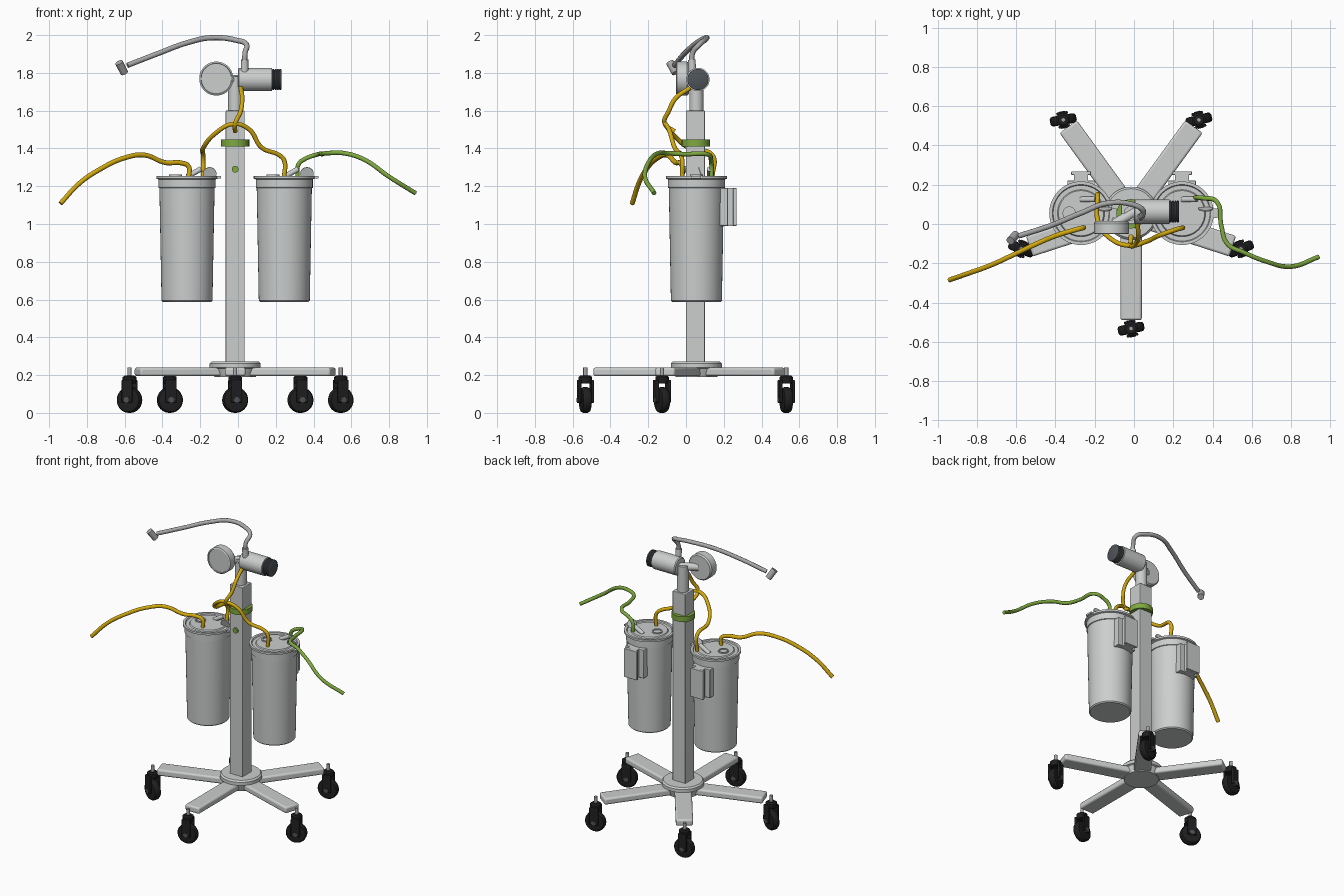
import bpy, bmesh, math
from mathutils import Vector, Matrix

cube = bpy.data.objects.get("Cube")
if cube:
    bpy.data.objects.remove(cube, do_unlink=True)


def material(name, r, g, b):
    m = bpy.data.materials.new(name)
    m.use_nodes = True
    m.diffuse_color = (r, g, b, 1)
    m.node_tree.nodes["Principled BSDF"].inputs["Base Color"].default_value = (r, g, b, 1)
    return m


LIGHT = material("light grey", 0.60, 0.62, 0.61)
HOSE = material("hose grey", 0.40, 0.40, 0.40)
DARK = material("dark grey", 0.08, 0.09, 0.10)
BLACK = material("black rubber", 0.014, 0.014, 0.015)
YELLOW = material("yellow", 0.65, 0.40, 0.005)
GREEN = material("green", 0.21, 0.40, 0.05)
Z = Vector((0, 0, 1))


def finish(name, bm, mat, matrix=None, bevel=0):
    """Turn a bmesh into a smooth-by-angle object."""
    bmesh.ops.recalc_face_normals(bm, faces=bm.faces)
    mesh = bpy.data.meshes.new(name)
    bm.to_mesh(mesh)
    bm.free()
    if matrix is not None:
        mesh.transform(matrix)
    mesh.materials.append(mat)
    ob = bpy.data.objects.new(name, mesh)
    bpy.context.collection.objects.link(ob)
    if bevel:
        mod = ob.modifiers.new("bevel", "BEVEL")
        mod.width, mod.segments = bevel, 3
    bpy.ops.object.select_all(action="DESELECT")
    ob.select_set(True)
    bpy.context.view_layer.objects.active = ob
    bpy.ops.object.shade_smooth_by_angle(angle=math.radians(35))
    return ob


def box(name, lo, hi, mat, matrix=None, bevel=0):
    bm = bmesh.new()
    bmesh.ops.create_cube(bm, size=1)
    lo, hi = Vector(lo), Vector(hi)
    for v in bm.verts:
        v.co = Vector([c * s for c, s in zip(v.co, hi - lo)]) + (lo + hi) / 2
    return finish(name, bm, mat, matrix, bevel)


def lathe(name, profile, mat, origin=(0, 0, 0), axis=Z, sides=40):
    """Revolve (radius, height) points about an axis through origin."""
    bm = bmesh.new()
    verts = [bm.verts.new((r, 0, h)) for r, h in profile]
    edges = [bm.edges.new(p) for p in zip(verts, verts[1:])]
    bmesh.ops.spin(bm, geom=verts + edges, cent=(0, 0, 0), axis=Z, angle=math.tau, steps=sides)
    bmesh.ops.remove_doubles(bm, verts=bm.verts, dist=1e-5)
    turn = Z.rotation_difference(Vector(axis)).to_matrix().to_4x4()
    return finish(name, bm, mat, Matrix.Translation(origin) @ turn)


def rod(name, a, b, r, mat, sides=32):
    a, b = Vector(a), Vector(b)
    h = (b - a).length
    return lathe(name, [(0, 0), (r, 0), (r, h), (0, h)], mat, a, b - a, sides)


def tube(name, points, r, mat):
    """Flexible hose through the given points."""
    cu = bpy.data.curves.new(name, "CURVE")
    cu.dimensions = "3D"
    cu.bevel_depth, cu.bevel_resolution, cu.resolution_u = r, 3, 8
    cu.use_fill_caps = True
    sp = cu.splines.new("BEZIER")
    sp.bezier_points.add(len(points) - 1)
    for bp, co in zip(sp.bezier_points, points):
        bp.co = co
        bp.handle_left_type = bp.handle_right_type = "AUTO"
    cu.materials.append(mat)
    ob = bpy.data.objects.new(name, cu)
    bpy.context.collection.objects.link(ob)


# Base hub, five arms and casters
CX, CY = -0.015, 0.055
lathe("base_hub", [(0, 0.19), (0.11, 0.19), (0.125, 0.235), (0.135, 0.24),
                   (0.135, 0.262), (0.125, 0.272), (0, 0.272)], LIGHT, (CX, CY, 0), sides=48)

swivels = (12, 22, 14, 10, -22)
for i, swivel in enumerate(swivels):
    angle = math.radians(-90 + 72 * i)
    at_hub = Matrix.Translation((CX, CY, 0)) @ Matrix.Rotation(angle, 4, "Z")
    box("base_arm", (0.03, -0.055, 0.195), (0.545, 0.055, 0.24), LIGHT, at_hub, 0.012)
    spot = at_hub @ Vector((0.588, 0, 0))
    place = Matrix.Translation(spot) @ Matrix.Rotation(math.radians(swivel), 4, "Z")
    rod("caster_stem", spot + Z * 0.19, spot + Z * 0.24, 0.011, HOSE, 16)
    lathe("caster_cap", [(0, 0.155), (0.03, 0.155), (0.036, 0.17), (0.036, 0.19),
                         (0.025, 0.198), (0, 0.198)], BLACK, spot, sides=24)
    for side in (-1, 1):
        box("caster_fork", (-0.03, side * 0.034 - 0.007, 0.055),
            (0.03, side * 0.034 + 0.007, 0.175), BLACK, place, 0.005)
    axle = place.to_3x3() @ Vector((0, 1, 0))
    lathe("caster_wheel", [(0, -0.022), (0.05, -0.025), (0.062, -0.022), (0.068, -0.012),
                           (0.068, 0.012), (0.062, 0.022), (0.05, 0.025), (0, 0.022)],
          BLACK, spot + Z * 0.068, axle, 32)
    rod("caster_axle", spot + Z * 0.068 - axle * 0.044, spot + Z * 0.068 + axle * 0.044,
        0.016, DARK, 16)

# Column with collar, knob and upper post
box("column", (CX - 0.05, 0, 0.25), (CX + 0.05, 0.1, 1.6), LIGHT, bevel=0.004)
lathe("column_collar", [(0.05, 1.41), (0.075, 1.41), (0.075, 1.447), (0.05, 1.447)],
      GREEN, (CX, 0.052, 0), sides=24)
rod("column_knob", (CX, 0.01, 1.29), (CX, -0.012, 1.29), 0.018, GREEN, 20)
rod("upper_post", (CX, 0.055, 1.58), (CX, 0.055, 1.78), 0.037, LIGHT)

# Two canisters with lids, fittings and rear brackets
for x in (-0.27, 0.245):
    c = Vector((x, 0.055, 0))
    lathe("canister_body", [(0, 0.587), (0.128, 0.587), (0.135, 0.594), (0.146, 1.19),
                            (0.151, 1.192), (0.151, 1.245), (0, 1.245)], LIGHT, c, sides=48)
    lathe("canister_lid", [(0.148, 1.235), (0.162, 1.24), (0.162, 1.254), (0.146, 1.254),
                           (0.142, 1.247), (0.12, 1.247), (0.115, 1.254), (0, 1.254)],
          LIGHT, c, sides=48)
    lathe("lid_port", [(0.034, 1.25), (0.034, 1.262), (0.026, 1.262), (0.026, 1.256),
                       (0, 1.256)], LIGHT, c + Vector((-0.06, 0, 0)), sides=24)
    rod("lid_spout", c + Vector((0, 0.07, 1.25)), c + Vector((0.075, 0.07, 1.292)),
        0.014, LIGHT, 20)
    rod("lid_flip_cap", c + Vector((0.12, 0.02, 1.265)), c + Vector((0.12, 0.026, 1.267)),
        0.036, LIGHT, 24)
    box("lid_tab", c + Vector((0.15, -0.025, 1.24)), c + Vector((0.18, 0.025, 1.253)), LIGHT)
    box("bracket_base", (x - 0.07, 0.16, 0.99), (x + 0.07, 0.222, 1.19), LIGHT, bevel=0.004)
    box("bracket_web", (x - 0.035, 0.22, 0.99), (x + 0.035, 0.252, 1.19), LIGHT)
    box("bracket_plate", (x - 0.05, 0.25, 0.99), (x + 0.05, 0.268, 1.19), LIGHT, bevel=0.003)

# Head: gauge and motor cylinder
Y, X = Vector((0, 1, 0)), Vector((1, 0, 0))
lathe("gauge", [(0, -0.046), (0.08, -0.046), (0.082, -0.052), (0.09, -0.048), (0.09, 0.005),
                (0.082, 0.015), (0, 0.015)], LIGHT, (-0.115, 0, 1.77), Y, 48)
rod("gauge_link", (-0.1, 0.0, 1.765), (0.01, 0.065, 1.765), 0.025, LIGHT)
head = (0, 0.063, 1.765)
lathe("head_cylinder", [(0, 0), (0.055, 0), (0.062, 0.006), (0.062, 0.18), (0, 0.18)],
      LIGHT, head, X, 40)
ridges = [(0, 0.178)]
for k in range(4):
    s = 0.18 + 0.0125 * k
    ridges += [(0.05, s), (0.056, s + 0.003), (0.056, s + 0.009), (0.05, s + 0.0125)]
lathe("head_grip", ridges + [(0, 0.23)], DARK, head, X, 40)

# Grey overhead hose with its fitting and tip
rod("hose_collar", (0.035, 0.035, 1.80), (0.035, 0.03, 1.87), 0.02, LIGHT)
tube("overhead_hose", [(0.035, 0.03, 1.84), (0.037, 0.035, 1.905), (0.045, 0.07, 1.95),
                       (-0.01, 0.10, 1.973), (-0.14, 0.105, 1.986), (-0.26, 0.06, 1.962),
                       (-0.43, -0.01, 1.90), (-0.585, -0.06, 1.84)], 0.014, HOSE)
rod("hose_tip", (-0.63, -0.085, 1.855), (-0.602, -0.055, 1.8), 0.021, HOSE)

# Yellow and green suction tubes
tube("right_suction_tube", [(-0.26, -0.02, 1.25), (-0.262, -0.02, 1.305), (-0.30, -0.03, 1.323),
                            (-0.385, -0.055, 1.325), (-0.495, -0.10, 1.365),
                            (-0.60, -0.15, 1.35), (-0.73, -0.21, 1.29),
                            (-0.84, -0.25, 1.215), (-0.94, -0.285, 1.108)], 0.013, YELLOW)
tube("canister_link_tube", [(-0.185, 0.14, 1.25), (-0.185, 0.14, 1.365), (-0.185, 0.02, 1.40),
                            (-0.125, -0.07, 1.475), (-0.02, -0.11, 1.53), (0.06, -0.09, 1.50),
                            (0.125, -0.06, 1.405), (0.225, -0.025, 1.36),
                            (0.245, -0.02, 1.335), (0.245, -0.02, 1.25)], 0.012, YELLOW)
tube("head_feed_tube", [(-0.015, -0.06, 1.49), (-0.015, -0.112, 1.53), (0.015, -0.09, 1.60),
                        (0.022, -0.055, 1.665), (0.015, 0.02, 1.72)], 0.012, YELLOW)
tube("left_suction_tube", [(0.315, 0.135, 1.25), (0.32, 0.135, 1.315), (0.35, 0.132, 1.342),
                           (0.42, 0.115, 1.368), (0.445, -0.01, 1.37), (0.475, -0.10, 1.375),
                           (0.56, -0.145, 1.375), (0.67, -0.19, 1.34), (0.80, -0.217, 1.25),
                           (0.94, -0.168, 1.163)], 0.012, GREEN)
